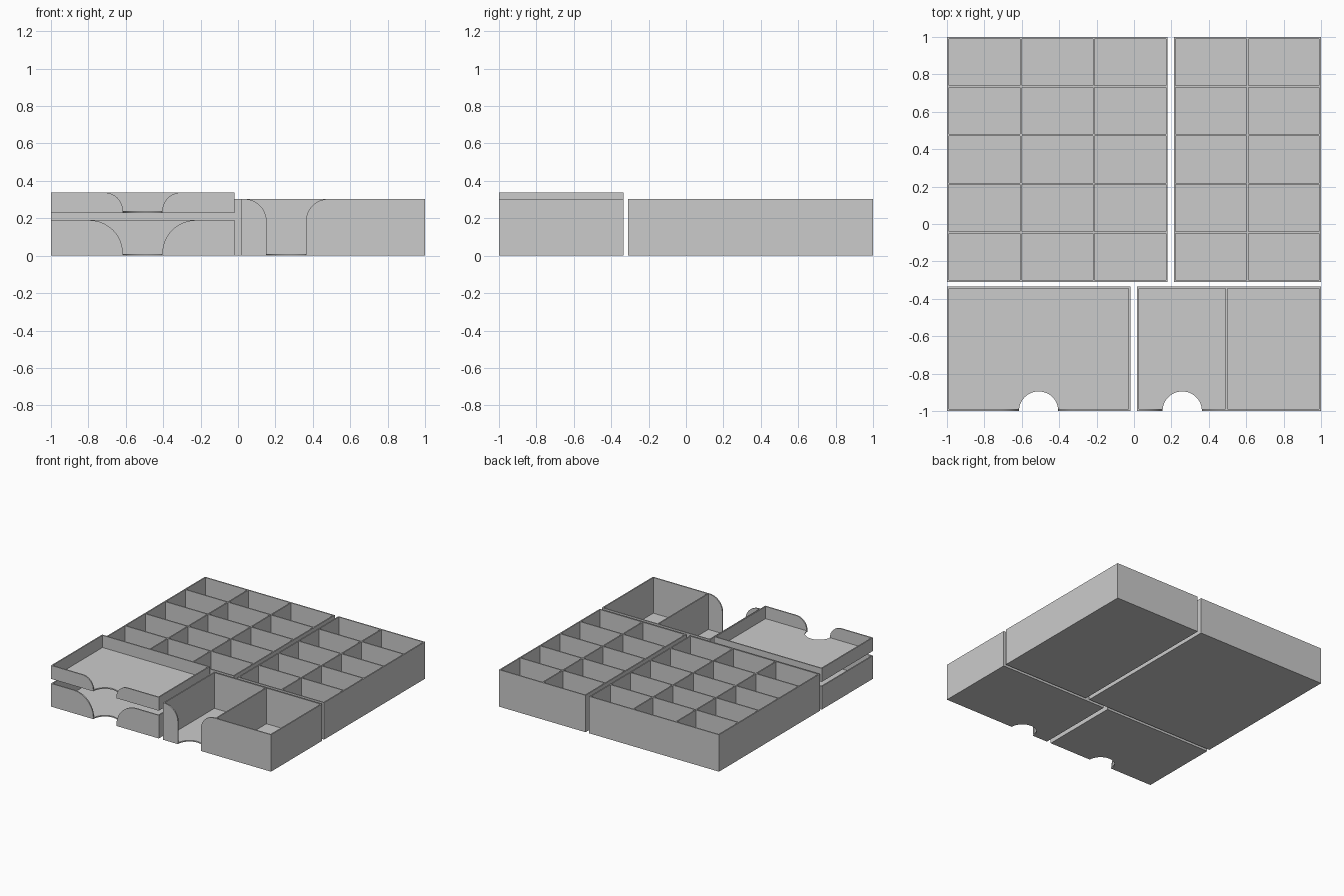
import bpy, bmesh
from math import pi, sin, cos, radians
from mathutils import Matrix

if "Cube" in bpy.data.objects:
    bpy.data.objects.remove(bpy.data.objects["Cube"])

WALL = 0.01
FRONT, BACK = -1.0, 1.0

grey = bpy.data.materials.new("plain grey")
grey.use_nodes = True
grey.diffuse_color = (0.6, 0.6, 0.6, 1)
grey.node_tree.nodes["Principled BSDF"].inputs["Base Color"].default_value = (0.6, 0.6, 0.6, 1)


def add_box(bm, x0, x1, y0, y1, z0, z1):
    mat = Matrix.Translation(((x0 + x1) / 2, (y0 + y1) / 2, (z0 + z1) / 2))
    bmesh.ops.create_cube(bm, size=1, matrix=mat @ Matrix.Diagonal((x1 - x0, y1 - y0, z1 - z0, 1)))


def make_object(name, bm):
    bmesh.ops.recalc_face_normals(bm, faces=bm.faces[:])
    mesh = bpy.data.meshes.new(name)
    bm.to_mesh(mesh)
    bm.free()
    mesh.materials.append(grey)
    obj = bpy.data.objects.new(name, mesh)
    bpy.context.collection.objects.link(obj)
    return obj


def cut(obj, bm):
    """Subtract the bmesh solid from the object."""
    cutter = make_object("cutter", bm)
    cutter.hide_render = True
    mod = obj.modifiers.new("cut", "BOOLEAN")
    mod.operation, mod.solver, mod.object = "DIFFERENCE", "EXACT", cutter
    bpy.context.view_layer.objects.active = obj
    bpy.ops.object.modifier_apply(modifier=mod.name)
    bpy.data.objects.remove(cutter)


def thumb_notch(obj, x, half, radius, z0, z1):
    """Flared slot in the front wall and a half-round cut in the floor."""
    low, top = z0 + WALL, z1 + 0.05
    steps = [i * pi / 24 for i in range(13)]
    right = [(half, low)]
    right += [(half + radius * (1 - cos(a)), z1 - radius + radius * sin(a)) for a in steps]
    right.append((half + radius, top))
    if z1 - radius - low < 0.001:
        right.pop(0)
    outline = [(x + dx, z) for dx, z in right] + [(x - dx, z) for dx, z in reversed(right)]
    bm = bmesh.new()
    face = bm.faces.new([bm.verts.new((px, FRONT - 0.05, pz)) for px, pz in outline])
    ext = bmesh.ops.extrude_face_region(bm, geom=[face])
    moved = [v for v in ext["geom"] if isinstance(v, bmesh.types.BMVert)]
    bmesh.ops.translate(bm, verts=moved, vec=(0, 0.05 + WALL * 1.5, 0))
    cut(obj, bm)
    bm = bmesh.new()
    bmesh.ops.create_cone(bm, cap_ends=True, segments=48, radius1=half, radius2=half, depth=0.06,
                          matrix=Matrix.Translation((x, FRONT, z0 - 0.01)))
    cut(obj, bm)


def tray(name, x0, x1, y0, y1, z0, z1, columns, rows, notch=None):
    """Open box with cells between the given divider centre lines."""
    bm = bmesh.new()
    add_box(bm, x0, x1, y0, y1, z0, z1)
    obj = make_object(name, bm)
    h = WALL / 2
    xs = [x0 + h, *columns, x1 - h]
    ys = [y0 + h + (y1 - y0 - WALL) * j / rows for j in range(rows + 1)]
    bm = bmesh.new()
    for xa, xb in zip(xs, xs[1:]):
        for ya, yb in zip(ys, ys[1:]):
            add_box(bm, xa + h, xb - h, ya + h, yb - h, z0 + WALL, z1 + 0.1)
    cut(obj, bm)
    if notch:
        thumb_notch(obj, *notch, z0, z1)
    bpy.ops.object.select_all(action="DESELECT")
    obj.select_set(True)
    bpy.context.view_layer.objects.active = obj
    bpy.ops.object.shade_smooth_by_angle(angle=radians(30))


# Token trays at the back
tray("large_token_tray", -1, 0.18, -0.31, BACK, 0, 0.303, [-0.605, -0.215], 5)
tray("small_token_tray", 0.213, 1, -0.31, BACK, 0, 0.303, [0.607], 5)

# Stacked card trays at the front
tray("lower_card_tray", -1, -0.02, FRONT, -0.335, 0, 0.19, [], 1, (-0.51, 0.105, 0.18))
tray("upper_card_tray", -1, -0.02, FRONT, -0.335, 0.228, 0.338, [], 1, (-0.51, 0.105, 0.1))

# Divided card box at the front
tray("divided_card_box", 0.017, 1, FRONT, -0.335, 0, 0.303, [0.495], 1, (0.258, 0.105, 0.12))
